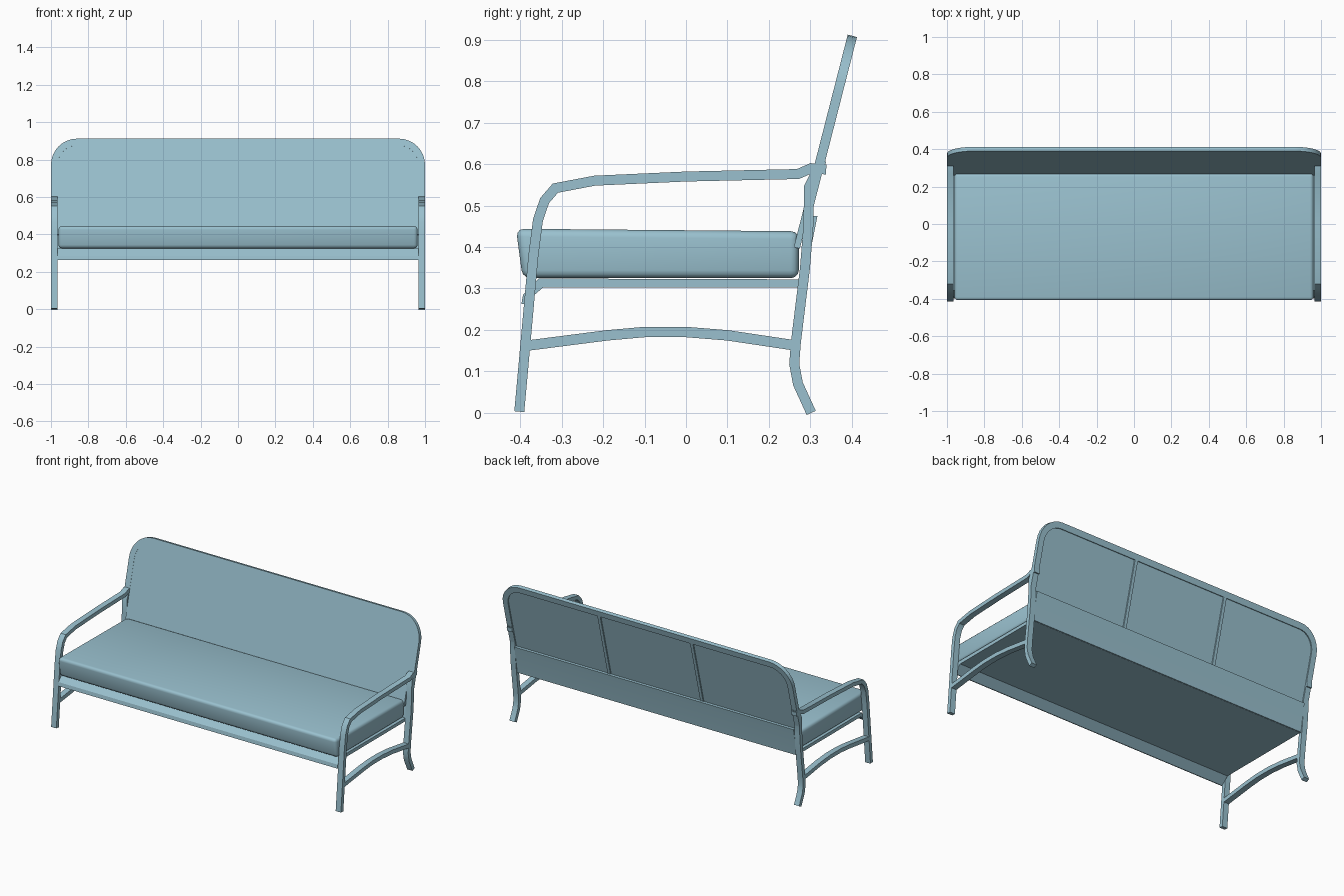
import bpy, bmesh, math
from mathutils import Vector

if "Cube" in bpy.data.objects:
    bpy.data.objects.remove(bpy.data.objects["Cube"], do_unlink=True)

paint = bpy.data.materials.new("pale blue paint")
paint.use_nodes = True
colour = (0.32, 0.53, 0.62, 1)
paint.diffuse_color = colour
paint.node_tree.nodes["Principled BSDF"].inputs["Base Color"].default_value = colour


def finish(name, bm, bevel=0, angle=30):
    bmesh.ops.recalc_face_normals(bm, faces=bm.faces[:])
    if bevel:
        bmesh.ops.bevel(bm, geom=bm.edges[:], offset=bevel, segments=3,
                        profile=0.5, affect='EDGES')
    mesh = bpy.data.meshes.new(name)
    bm.to_mesh(mesh)
    bm.free()
    mesh.materials.append(paint)
    obj = bpy.data.objects.new(name, mesh)
    bpy.context.collection.objects.link(obj)
    bpy.ops.object.select_all(action='DESELECT')
    obj.select_set(True)
    bpy.context.view_layer.objects.active = obj
    bpy.ops.object.shade_smooth_by_angle(angle=math.radians(angle))
    return obj


def prism(name, points, vec, bevel=0, angle=30):
    """Outline pushed along a vector."""
    bm = bmesh.new()
    near = [bm.verts.new(p) for p in points]
    far = [bm.verts.new(Vector(p) + vec) for p in points]
    bm.faces.new(near)
    bm.faces.new(far[::-1])
    n = len(near)
    for i in range(n):
        j = (i + 1) % n
        bm.faces.new((near[i], near[j], far[j], far[i]))
    return finish(name, bm, bevel, angle)


def bar(name, side_a, side_b, vec):
    """Four-sided bar between two edge lines, pushed along a vector."""
    bm = bmesh.new()
    rings = [[bm.verts.new(p) for p in (a, b, Vector(b) + vec, Vector(a) + vec)]
             for a, b in zip(side_a, side_b)]
    bm.faces.new(rings[0])
    bm.faces.new(rings[-1][::-1])
    for r, s in zip(rings, rings[1:]):
        for i in range(4):
            j = (i + 1) % 4
            bm.faces.new((r[i], r[j], s[j], s[i]))
    return finish(name, bm)


def side_bar(name, path, thick, x):
    """Bent bar following a (y, z) path, as wide in x as the frame."""
    pts = [Vector(p) for p in path]
    a, b = [], []
    for i, p in enumerate(pts):
        d0 = (p - pts[max(i - 1, 0)]).normalized()
        d1 = (pts[min(i + 1, len(pts) - 1)] - p).normalized()
        t = (d0 + d1).normalized()
        cos_half = t.dot(d1 if d1.length else d0)
        off = Vector((-t.y, t.x)) * thick / 2 / cos_half
        a.append((x, *(p + off)))
        b.append((x, *(p - off)))
    return bar(name, a, b, Vector((WIDTH, 0, 0)))


WIDTH = 0.036
INNER = 1 - WIDTH

# Side frames: arm with front leg, rear leg, arched stretcher
arm = [(-0.402, 0.003), (-0.368, 0.38), (-0.357, 0.465), (-0.341, 0.512),
       (-0.315, 0.542), (-0.22, 0.56), (0, 0.57), (0.27, 0.576),
       (0.302, 0.59), (0.338, 0.587)]
rear = [(0.302, 0), (0.27, 0.07), (0.261, 0.118), (0.265, 0.17),
        (0.287, 0.35), (0.295, 0.45), (0.297, 0.545), (0.312, 0.575),
        (0.327, 0.61)]
stretcher = [(-0.385, 0.162), (-0.19, 0.187), (-0.1, 0.195), (0, 0.195),
             (0.1, 0.187), (0.268, 0.162)]
for side, x in (("left", INNER), ("right", -1)):
    side_bar(side + "_arm_and_front_leg", arm, 0.024, x)
    side_bar(side + "_rear_leg", rear, 0.024, x)
    side_bar(side + "_stretcher", stretcher, 0.025, x)

# Backrest lies in a leaning plane
LEAN = 0.256
NORMAL = Vector((0, 1, -LEAN)).normalized()
TOP = 0.912


def lean(x, z, depth=0):
    return Vector((x, 0.39 + (z - TOP) * LEAN, z)) + NORMAL * depth


def arch(half, top, bottom, radius, depth=0):
    """Arch outline with rounded upper corners."""
    right = [lean(half, bottom, depth)]
    for i in range(9):
        a = math.radians(90 * i / 8)
        right.append(lean(half - radius + radius * math.cos(a),
                          top - radius + radius * math.sin(a), depth))
    left = [Vector((-p.x, p.y, p.z)) for p in reversed(right)]
    return right + left


bar("back_frame", arch(1, TOP, 0.5, 0.14),
    arch(INNER, TOP - WIDTH, 0.5, 0.14 - WIDTH), NORMAL * 0.023)
prism("back_panel", arch(INNER, TOP - WIDTH, 0.4, 0.14 - WIDTH, 0.001), NORMAL * 0.015)
for side, x in (("left", 0.32), ("right", -0.32)):
    prism(side + "_back_strut",
          [lean(x + dx, z, 0.001) for dx, z in
           ((-0.01, 0.45), (0.01, 0.45), (0.01, 0.88), (-0.01, 0.88))], NORMAL * 0.022)


def across(name, profile, half, bevel=0, angle=30):
    """Part with a (y, z) profile running the width of the seat."""
    return prism(name, [(-half, y, z) for y, z in profile],
                 Vector((2 * half, 0, 0)), bevel, angle)


# Lower back rail, seat base with turned-down lip, cushion
across("lower_back_panel", [(0.27, 0.303), (0.286, 0.303), (0.3, 0.39),
                            (0.317, 0.475), (0.298, 0.475), (0.282, 0.39)], INNER)
across("seat_base", [(-0.397, 0.262), (-0.392, 0.262), (-0.345, 0.302),
                     (0.28, 0.302), (0.28, 0.322), (-0.355, 0.324), (-0.393, 0.285)], INNER)
across("seat_cushion", [(-0.394, 0.325), (0.272, 0.325), (0.272, 0.438),
                        (-0.41, 0.444)], 0.96, 0.019, 60)
